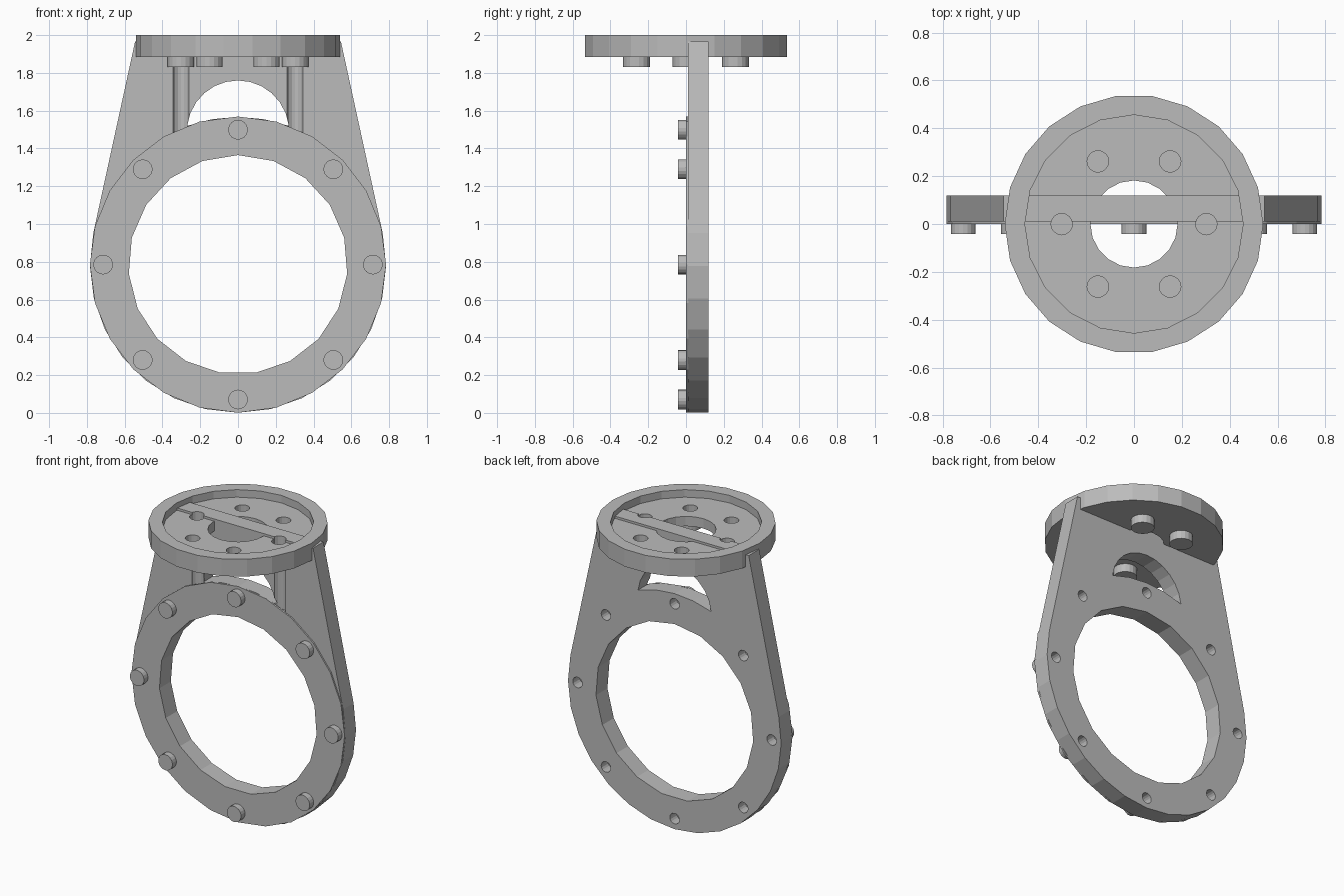
import bpy, bmesh
from math import sin, cos, pi, atan2, acos, hypot, radians
from mathutils import Vector

cube = bpy.data.objects.get("Cube")
if cube:
    bpy.data.objects.remove(cube)

grey = bpy.data.materials.new("plain grey")
grey.use_nodes = True
COLOR = (0.5, 0.5, 0.5, 1)
grey.diffuse_color = COLOR
grey.node_tree.nodes["Principled BSDF"].inputs["Base Color"].default_value = COLOR

RING_Z, RING_R, BORE_R = 0.785, 0.784, 0.58
BACK = 0.12
DISC_LOW, DISC_FLOOR, PLATE_TOP = 1.885, 1.95, 1.965


def arc(radius, start, end, steps, centre=(0, 0)):
    """Points on an arc, both ends included (degrees)."""
    out = []
    for i in range(steps + 1):
        a = radians(start + (end - start) * i / steps)
        out.append((centre[0] + radius * cos(a), centre[1] + radius * sin(a)))
    return out


def circle(radius, sides, centre=(0, 0), start=90):
    return arc(radius, start, start + 360, sides, centre)[:-1]


def prism(name, points, axis, low, high):
    """Extrude a closed outline along y (points are x, z) or z (points are x, y)."""
    def place(p, d):
        return (p[0], d, p[1]) if axis == "y" else (p[0], p[1], d)
    bm = bmesh.new()
    face = bm.faces.new([bm.verts.new(place(p, low)) for p in points])
    moved = bmesh.ops.extrude_face_region(bm, geom=[face])["geom"]
    shift = Vector(place((0, 0), high - low))
    bmesh.ops.translate(bm, vec=shift, verts=[v for v in moved if isinstance(v, bmesh.types.BMVert)])
    bmesh.ops.recalc_face_normals(bm, faces=bm.faces)
    mesh = bpy.data.meshes.new(name)
    bm.to_mesh(mesh)
    bm.free()
    mesh.materials.append(grey)
    obj = bpy.data.objects.new(name, mesh)
    bpy.context.collection.objects.link(obj)
    return obj


def cut(target, cutters):
    """Subtract each cutter from the target, then discard the cutters."""
    for cutter in cutters:
        cutter.hide_render = True
        mod = target.modifiers.new("cut", "BOOLEAN")
        mod.operation, mod.solver, mod.object = "DIFFERENCE", "EXACT", cutter
        bpy.context.view_layer.objects.active = target
        bpy.ops.object.modifier_apply(modifier=mod.name)
        bpy.data.objects.remove(cutter)


def bore_cutter():
    return prism("bore_cutter", circle(BORE_R, 19, (0, RING_Z)), "y", -0.2, 0.3)


# Bolt positions on the ring (x, z) and on the disc (x, y)
ring_bolts = circle(0.714, 8, (0, RING_Z))
disc_bolts = circle(0.302, 6, start=0)

# Upright plate: round bottom with straight sides tangent to it
top_x, top_rise = 0.545, PLATE_TOP - RING_Z
tangent = (atan2(top_rise, top_x) - acos(RING_R / hypot(top_x, top_rise))) * 180 / pi
outline = arc(RING_R, 180 - tangent, 360 + tangent, 16, (0, RING_Z))
outline += [(top_x, PLATE_TOP), (-top_x, PLATE_TOP)]
plate = prism("upright_plate", outline, "y", 0.01, BACK)

# Crescent window above the ring
window = arc(0.27, 7, 173, 12, (0, 1.49)) + arc(RING_R - 0.002, 110, 70, 4, (0, RING_Z))
cutters = [bore_cutter(), prism("window_cutter", window, "y", -0.2, 0.3)]
# Blind bolt holes in the back
for p in ring_bolts:
    cutters.append(prism("hole_cutter", circle(0.035, 16, p), "y", 0.05, 0.3))
# Tool channels running down the front
for side in (-1, 1):
    cutters.append(prism("channel_cutter", circle(0.044, 16, (side * 0.302, 0)), "z", 1.48, 2.1))
cut(plate, cutters)

# Raised front ring
ring = prism("front_ring", circle(RING_R, 24, (0, RING_Z)), "y", 0, 0.012)
cut(ring, [bore_cutter()])

# Top disc with a shallow recess, centre hole and bolt holes
disc = prism("top_disc", circle(0.54, 22, start=0), "z", DISC_LOW, 2)
cutters = [prism("recess_cutter", circle(0.456, 20), "z", DISC_FLOOR, 2.1),
           prism("centre_cutter", circle(0.182, 20), "z", 1.7, 2.1)]
for p in disc_bolts:
    cutters.append(prism("hole_cutter", circle(0.045, 16, p), "z", DISC_LOW + 0.015, 2.1))
cut(disc, cutters)

# Bolt heads
for i, p in enumerate(ring_bolts):
    prism(f"ring_bolt_{i + 1}", circle(0.052, 18, p), "y", -0.042, 0.002)
for i, p in enumerate(disc_bolts):
    prism(f"disc_bolt_{i + 1}", circle(0.071, 18, p), "z", 1.83, DISC_LOW + 0.002)
